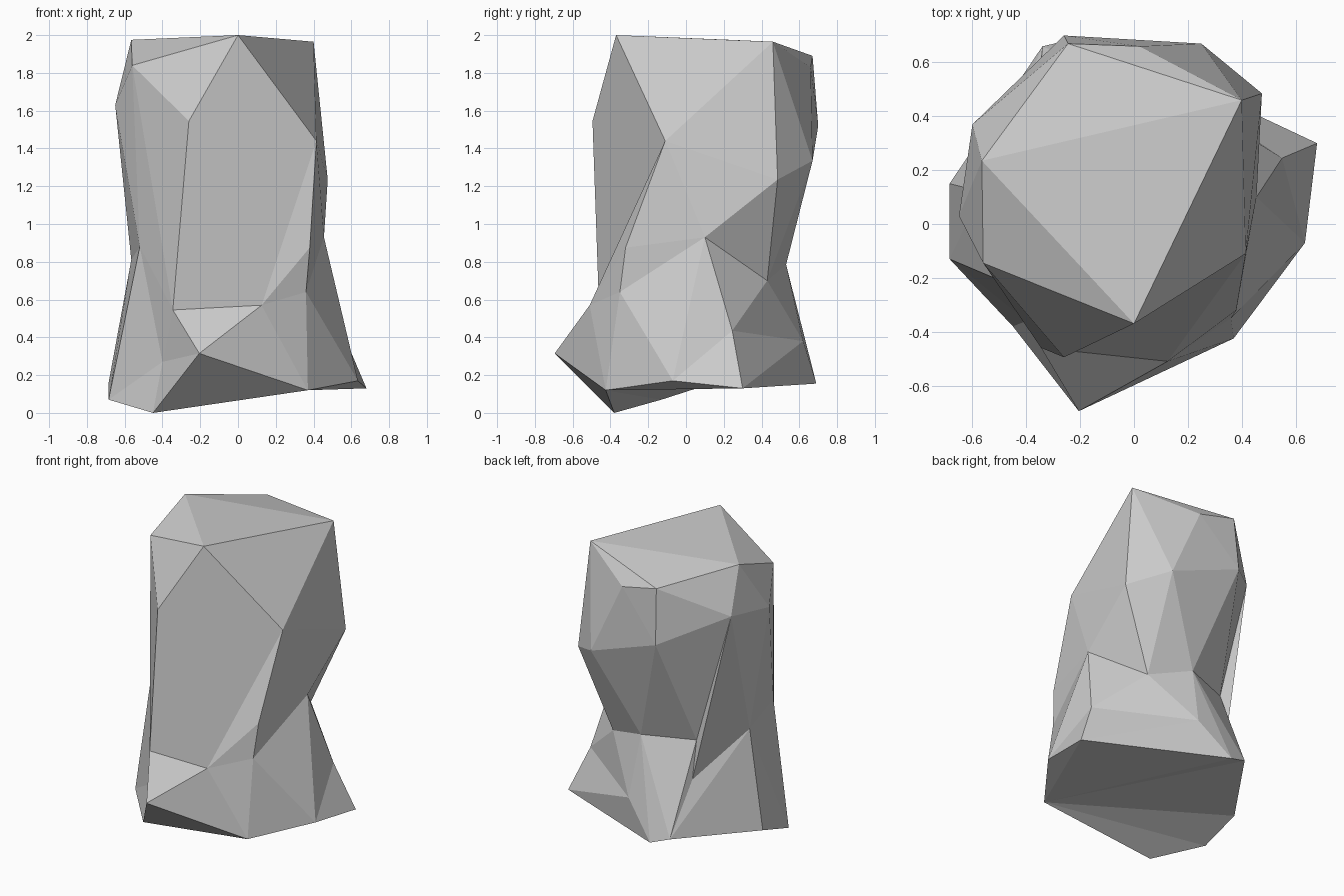
import bpy
import bmesh
from mathutils import Vector

default_cube = bpy.data.objects.get("Cube")
if default_cube:
    bpy.data.objects.remove(default_cube, do_unlink=True)

# Single stone colour
stone = bpy.data.materials.new("grey_stone")
stone.use_nodes = True
stone_colour = (0.6, 0.6, 0.6, 1)
stone.diffuse_color = stone_colour
for node in stone.node_tree.nodes:
    if node.type == "BSDF_PRINCIPLED":
        node.inputs["Base Color"].default_value = stone_colour
        node.inputs["Roughness"].default_value = 0.9

# Sloping top of the rock
crown = {
    "peak": (0, -.37, 2), "top_back_left": (.4, .46, 1.965),
    "top_back_right": (-.245, .67, 1.89), "top_right": (-.565, .235, 1.975),
    "top_front_right": (-.56, -.145, 1.84), "brow": (.16, -.32, 1.86),
    "top_back": (.02, .66, 1.83)}

# Widest band of the upper block
shoulder = {
    "chest": (-.26, -.495, 1.545), "notch": (.415, -.11, 1.44),
    "side_left": (.475, .485, 1.235), "back_left": (.25, .67, 1.335),
    "back_right": (-.26, .7, 1.52), "side_back_right": (-.6, .37, 1.68),
    "side_right": (-.65, .03, 1.63), "hip": (.38, -.32, .875)}

# Narrow seam shared by both blocks
waist = {
    "waist_right": (-.565, .12, .81), "waist_front_right": (-.52, -.2, .88),
    "belly_right": (-.345, -.46, .545), "belly_left": (.125, -.51, .57),
    "waist_front_left": (.36, -.35, .64), "waist_left": (.455, .1, .93),
    "waist_back_left": (.25, .43, .7), "waist_back": (-.03, .53, .785),
    "waist_back_right": (-.37, .46, .54)}

# Flared foot with its protruding front point
foot = {
    "heel": (0, .62, .38), "foot_back_right": (-.34, .66, .2),
    "foot_back": (-.21, .69, .155), "foot_right": (-.685, .15, .16),
    "foot_front_right": (-.685, -.13, .07), "base": (-.45, -.38, 0),
    "toe": (-.205, -.695, .315), "foot_front_left": (.37, -.425, .12),
    "foot_side": (.635, -.07, .17), "foot_left": (.68, .3, .13)}

# Hollows pressed into the convex blocks
hollows = {
    "cleft": (-.36, .4, .785), "left_hollow": (.55, .245, .435),
    "right_hollow": (-.4, -.36, .27)}

corners = {name: Vector(spot) for part in (crown, shoulder, waist, foot, hollows)
           for name, spot in part.items()}


def edge_between(bm, start, end):
    """The edge whose ends lie at the two named corners."""
    a, b = corners[start], corners[end]

    def error(edge):
        p, q = (vert.co for vert in edge.verts)
        return min((p - a).length + (q - b).length,
                   (p - b).length + (q - a).length)
    return min(bm.edges, key=error)


def press_dent(bm, start, end, name):
    """Break an edge and pull its new corner in to the named hollow."""
    edge = edge_between(bm, start, end)
    corner = bmesh.utils.edge_split(edge, edge.verts[0], 0.5)[1]
    neighbours = {item.other_vert(corner) for item in corner.link_edges}
    for face in list(corner.link_faces):
        opposite = [vert for vert in face.verts
                    if vert is not corner and vert not in neighbours]
        if opposite:
            bmesh.utils.face_split(face, corner, opposite[0])
    corner.co = corners[name]


def turn_edges(bm, pairs):
    """Swap each edge for the other diagonal, turning a ridge into a valley."""
    for start, end in pairs:
        bmesh.utils.edge_rotate(edge_between(bm, start, end), True)


def merge_panel(bm, names):
    """Join all the facets between the named corners into one."""
    spots = [corners[name] for name in names]

    def inside(vert):
        return min((vert.co - spot).length for spot in spots) < 0.001
    panel = [face for face in bm.faces if all(inside(v) for v in face.verts)]
    bmesh.ops.dissolve_faces(bm, faces=panel)


def convex_block(names):
    """Wrap flat facets around the named corners."""
    bm = bmesh.new()
    for name in names:
        bm.verts.new(corners[name])
    bmesh.ops.convex_hull(bm, input=list(bm.verts))
    loose = [vert for vert in bm.verts if not vert.link_faces]
    bmesh.ops.delete(bm, geom=loose, context="VERTS")
    return bm


def finish(bm, name):
    bmesh.ops.recalc_face_normals(bm, faces=list(bm.faces))
    mesh = bpy.data.meshes.new(name)
    bm.to_mesh(mesh)
    bm.free()
    mesh.materials.append(stone)
    block = bpy.data.objects.new(name, mesh)
    bpy.context.collection.objects.link(block)


# Upper block: step beside the brow, cleft at the back, broad front panel
upper = convex_block([*crown, *shoulder, *waist])
turn_edges(upper, [("brow", "hip"), ("top_back_left", "brow")])
press_dent(upper, "back_right", "waist_back_right", "cleft")
merge_panel(upper, ["peak", "brow", "notch", "belly_left", "belly_right", "chest"])
finish(upper, "upper_rock")

# Lower block: hollow flanks and a bent underside
lower = convex_block([*waist, *foot])
press_dent(lower, "waist_left", "foot_left", "left_hollow")
turn_edges(lower, [("waist_back_left", "foot_left")])
press_dent(lower, "foot_front_right", "toe", "right_hollow")
press_dent(lower, "waist_front_right", "toe", "belly_right")
press_dent(lower, "waist_back", "waist_back_right", "cleft")
turn_edges(lower, [("base", "foot_left"), ("base", "foot_back"),
                   ("foot_back", "foot_front_right"), ("foot_back", "foot_right")])
finish(lower, "lower_rock")
